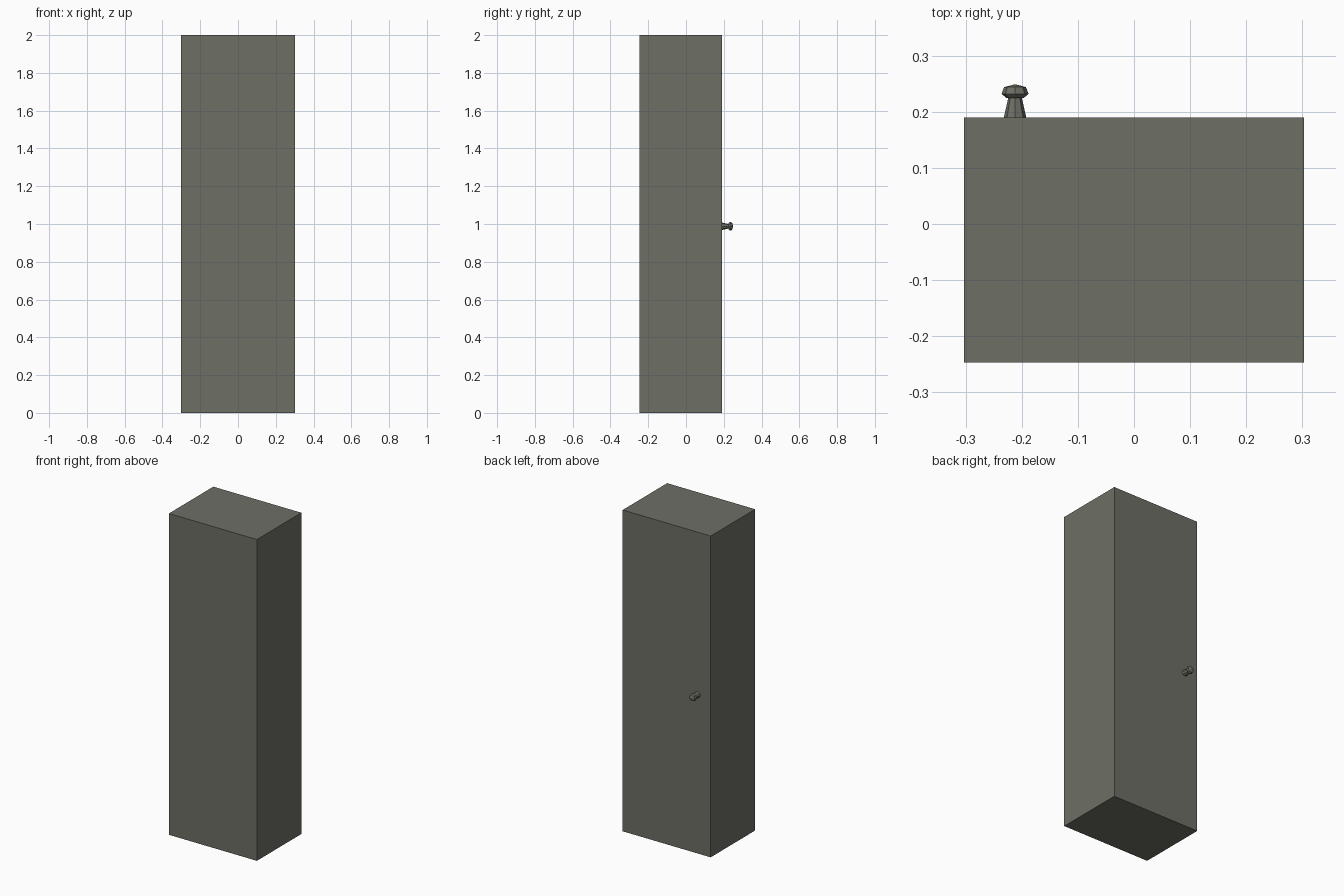
import bpy, bmesh, math

if "Cube" in bpy.data.objects:
    bpy.data.objects.remove(bpy.data.objects["Cube"])

# One drab grey-green paint for the whole locker
paint = bpy.data.materials.new("drab_grey_green")
paint.diffuse_color = (0.155, 0.157, 0.13, 1)
paint.use_nodes = True
paint.node_tree.nodes["Principled BSDF"].inputs["Base Color"].default_value = paint.diffuse_color


def add_object(name, bm):
    bmesh.ops.recalc_face_normals(bm, faces=bm.faces)
    mesh = bpy.data.meshes.new(name)
    bm.to_mesh(mesh)
    bm.free()
    mesh.materials.append(paint)
    obj = bpy.data.objects.new(name, mesh)
    bpy.context.collection.objects.link(obj)
    return obj


# Cabinet body: plain closed box
X, Y0, Y1, H = 0.303, -0.247, 0.19, 2.0
bm = bmesh.new()
bmesh.ops.create_cube(bm, size=1)
for v in bm.verts:
    v.co.x *= 2 * X
    v.co.y = Y0 if v.co.y < 0 else Y1
    v.co.z = 0 if v.co.z < 0 else H
add_object("cabinet_body", bm)

# Door knob: eight-sided turned profile (radius, y) pointing along +y
SIDES = 8
KX, KZ = -0.212, 0.988
profile = [(0.020, Y1), (0.012, 0.225), (0.0155, 0.2245),
           (0.024, 0.232), (0.0195, 0.244)]
bm = bmesh.new()
rings = []
for r, y in profile:
    rings.append([bm.verts.new((KX + r * math.cos(2 * math.pi * i / SIDES), y,
                                KZ + r * math.sin(2 * math.pi * i / SIDES)))
                  for i in range(SIDES)])
for a, b in zip(rings, rings[1:]):
    for i in range(SIDES):
        j = (i + 1) % SIDES
        bm.faces.new((a[i], a[j], b[j], b[i]))
tip = bm.verts.new((KX, 0.249, KZ))
for i in range(SIDES):
    bm.faces.new((rings[-1][i], rings[-1][(i + 1) % SIDES], tip))
bm.faces.new(rings[0])
add_object("door_knob", bm)
